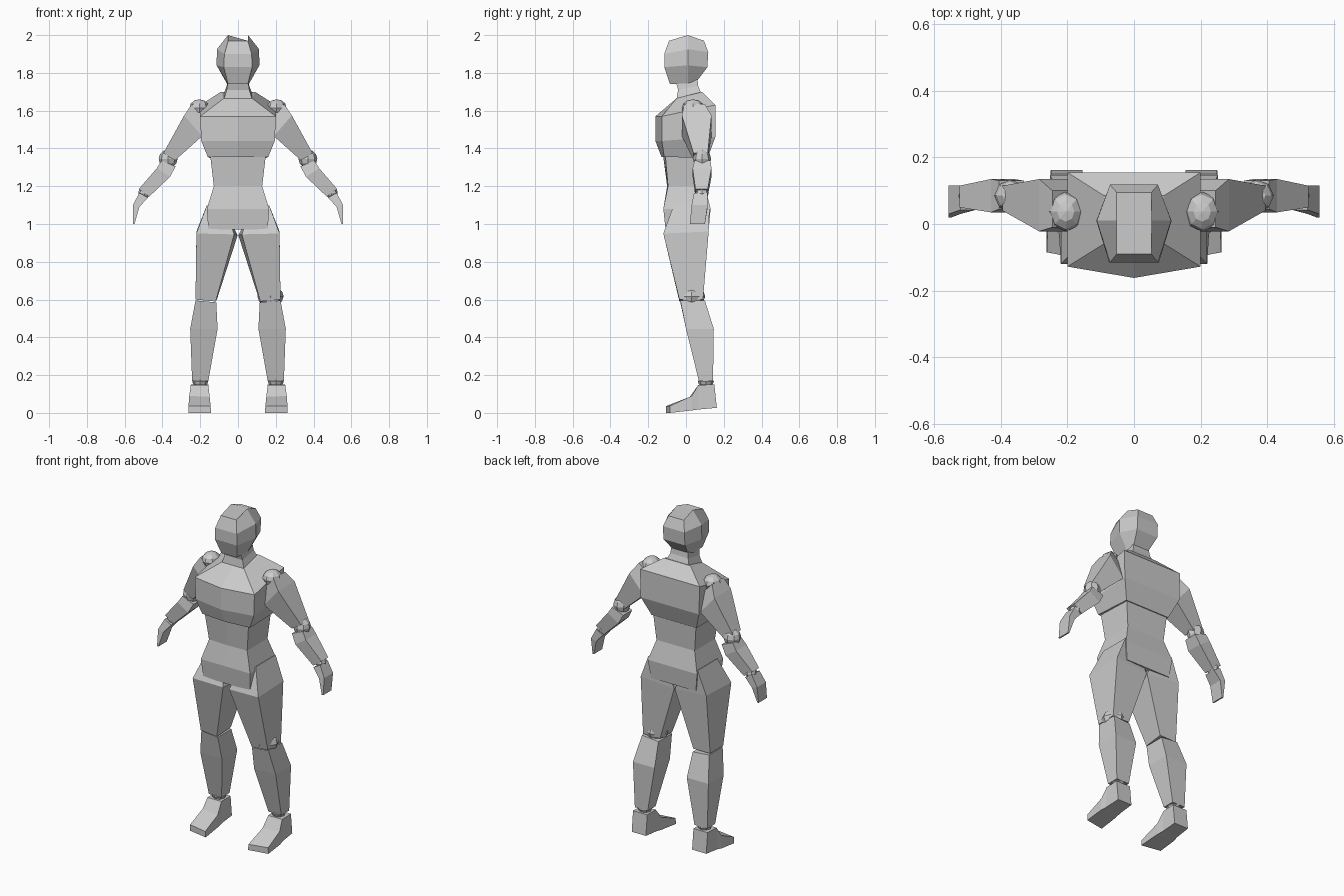
import bpy, bmesh
from mathutils import Matrix, Vector


def finish(name, bm, mirror):
    bmesh.ops.recalc_face_normals(bm, faces=bm.faces)
    me = bpy.data.meshes.new(name)
    bm.to_mesh(me)
    bm.free()
    ob = bpy.data.objects.new(name, me)
    bpy.context.collection.objects.link(ob)
    if mirror:
        mod = ob.modifiers.new("Mirror", 'MIRROR')
        mod.use_mirror_merge = False
    return ob


def loft(name, rings, mirror=False):
    """Skin a stack of closed rings with flat faces and cap both ends."""
    bm = bmesh.new()
    loops = [[bm.verts.new(p) for p in r] for r in rings]
    n = len(loops[0])
    for a, b in zip(loops, loops[1:]):
        for i in range(n):
            j = (i + 1) % n
            bm.faces.new((a[i], a[j], b[j], b[i]))
    bm.faces.new(loops[0])
    bm.faces.new(loops[-1])
    return finish(name, bm, mirror)


def limb_ring(outer, inner, y0, y1):
    """Four corners from outer/inner (x, z) points and a depth range."""
    (xo, zo), (xi, zi) = outer, inner
    return [(xo, y0, zo), (xi, y0, zi), (xi, y1, zi), (xo, y1, zo)]


def limb(name, *rings):
    return loft(name, [limb_ring(*r) for r in rings], True)


def body_ring(front, back, bulge=0.0):
    """front/back = (half width, y, z); bulge pushes the front centre out."""
    (wf, yf, zf), (wb, yb, zb) = front, back
    return [(-wf, yf, zf), (0, yf - bulge, zf), (wf, yf, zf), (wb, yb, zb), (-wb, yb, zb)]


def head_ring(front, mid, back):
    (wf, yf, zf), (wm, ym, zm), (wb, yb, zb) = front, mid, back
    return [(-wf, yf, zf), (wf, yf, zf), (wm, ym, zm), (wb, yb, zb), (-wb, yb, zb), (-wm, ym, zm)]


def ball(name, centre, radii, mirror=True):
    bm = bmesh.new()
    bmesh.ops.create_uvsphere(bm, u_segments=8, v_segments=6, radius=1)
    bmesh.ops.transform(bm, verts=bm.verts, matrix=Matrix.Translation(centre) @ Matrix.Diagonal(Vector((*radii, 1))))
    return finish(name, bm, mirror)


# Head and neck
loft("head", [
    head_ring((.052, -.09, 1.97), (.053, .01, 2.0), (.052, .095, 1.97)),
    head_ring((.072, -.115, 1.9), (.112, .01, 1.925), (.072, .118, 1.91)),
    head_ring((.075, -.115, 1.83), (.113, .01, 1.84), (.072, .113, 1.83)),
    head_ring((.052, -.085, 1.74), (.06, .01, 1.745), (.052, .06, 1.76)),
])
loft("neck", [
    body_ring((.052, -.055, 1.76), (.055, .06, 1.77)),
    body_ring((.06, -.042, 1.71), (.06, .065, 1.73)),
    body_ring((.075, -.05, 1.66), (.08, .085, 1.68)),
])

# Torso
loft("chest", [
    body_ring((.075, -.05, 1.665), (.09, .085, 1.70)),
    body_ring((.2, -.128, 1.57), (.2, .155, 1.63), .034),
    body_ring((.195, -.128, 1.44), (.195, .155, 1.46), .034),
    body_ring((.16, -.115, 1.355), (.15, .115, 1.35), .015),
])
loft("waist", [
    body_ring((.148, -.11, 1.37), (.145, .11, 1.37), .012),
    body_ring((.128, -.095, 1.2), (.128, .1, 1.2), .005),
])
loft("pelvis", [
    body_ring((.128, -.095, 1.2), (.128, .1, 1.2), .005),
    body_ring((.165, -.12, 1.08), (.165, .13, 1.08)),
    body_ring((.157, -.108, .97), (.15, .12, .97)),
])

# Arms
ball("shoulder_joint", (.205, .037, 1.615), (.052, .06, .045))
limb("upper_arm",
     ((.245, 1.635), (.19, 1.58), -.01, .10),
     ((.285, 1.575), (.19, 1.465), -.022, .135),
     ((.395, 1.375), (.333, 1.337), .04, .115))
ball("elbow_joint", (.37, .085, 1.345), (.05, .048, .05))
limb("forearm",
     ((.405, 1.335), (.33, 1.305), .045, .13),
     ((.43, 1.295), (.36, 1.25), .035, .135),
     ((.525, 1.185), (.47, 1.145), .05, .115))
ball("wrist_joint", (.495, .085, 1.165), (.033, .036, .03))
limb("hand",
     ((.522, 1.165), (.477, 1.14), .042, .115),
     ((.557, 1.10), (.522, 1.09), .03, .115),
     ((.557, 1.0), (.548, 1.0), .02, .10))

# Legs
loft("thigh", [
    [(.165, -.065, 1.10), (.06, -.065, 1.06), (.06, .11, 1.06), (.165, .125, 1.10)],
    [(.22, -.12, .95), (.02, -.115, .945), (.002, .11, .94), (.22, .12, .96)],
    [(.225, -.035, .60), (.118, -.035, .59), (.112, .09, .60), (.225, .09, .60)],
], True)
ball("knee_joint", (.172, .03, .617), (.07, .072, .053), mirror=False)
limb("shin",
     ((.225, .595), (.115, .585), -.03, .10),
     ((.253, .445), (.108, .445), .0, .147),
     ((.243, .17), (.157, .17), .068, .143))
ball("ankle_joint", (.2, .105, .165), (.042, .042, .027))

# Feet: heel to toe
loft("foot", [
    [(.25, .163, .027), (.155, .163, .027), (.155, .15, .15), (.25, .15, .15)],
    [(.255, .065, .018), (.153, .065, .018), (.157, .065, .148), (.25, .065, .148)],
    [(.262, .03, .013), (.147, .02, .013), (.15, .02, .085), (.258, .03, .09)],
    [(.263, -.085, 0), (.142, -.107, 0), (.145, -.107, .035), (.262, -.085, .037)],
], True)
